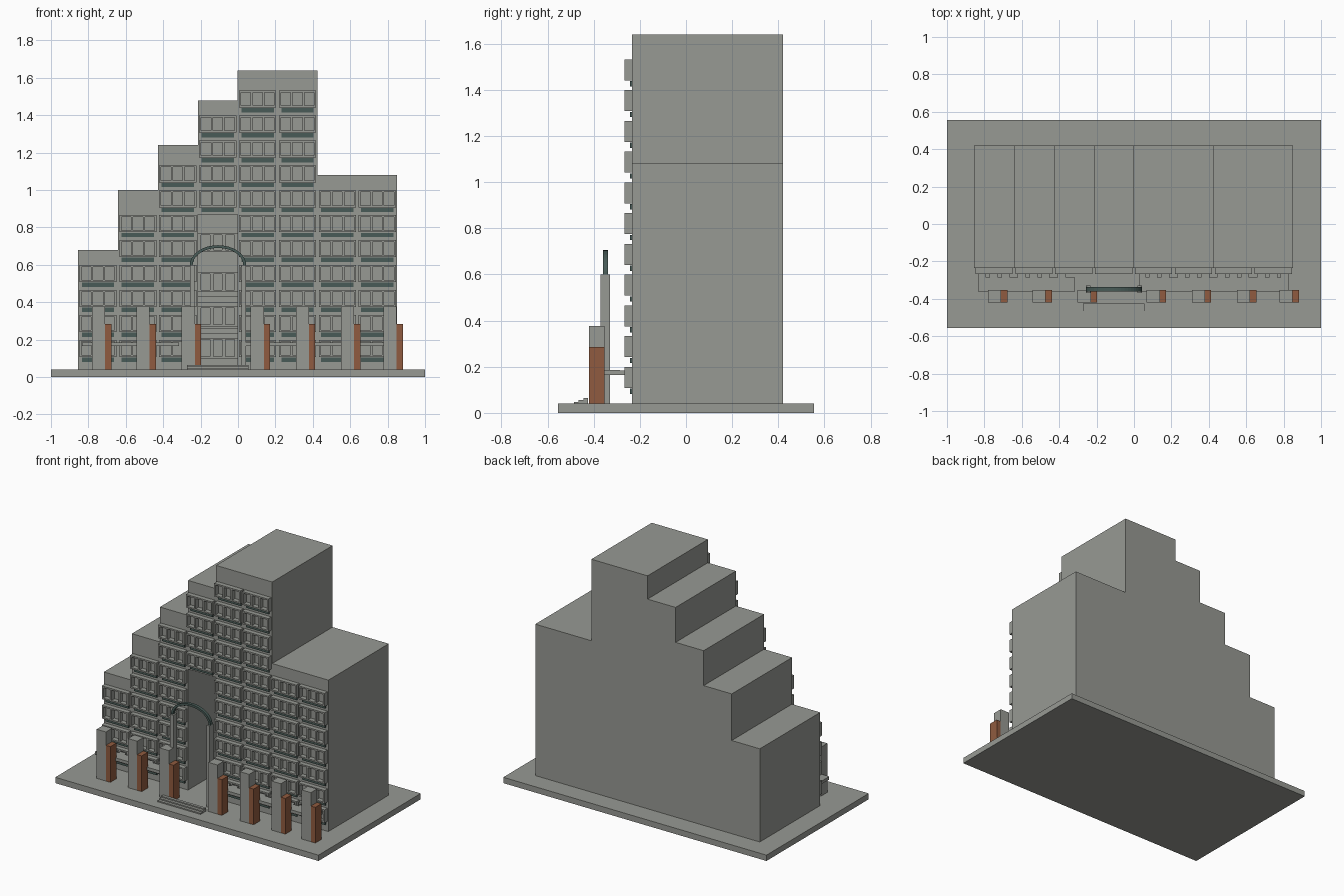
import bpy, bmesh, math

if "Cube" in bpy.data.objects:
    bpy.data.objects.remove(bpy.data.objects["Cube"])

def material(name, rgb):
    m = bpy.data.materials.new(name)
    m.diffuse_color = (*rgb, 1)
    m.use_nodes = True
    m.node_tree.nodes["Principled BSDF"].inputs["Base Color"].default_value = m.diffuse_color
    return m

STONE = material("grey stone", (0.31, 0.32, 0.295))
GREEN = material("dark green metal", (0.065, 0.105, 0.095))
BRICK = material("brown brick", (0.28, 0.105, 0.05))

def finish(name, bm, mat):
    bmesh.ops.recalc_face_normals(bm, faces=bm.faces)
    me = bpy.data.meshes.new(name)
    bm.to_mesh(me)
    bm.free()
    me.materials.append(mat)
    ob = bpy.data.objects.new(name, me)
    bpy.context.collection.objects.link(ob)
    return ob

def add_box(bm, x0, x1, y0, y1, z0, z1):
    vs = bmesh.ops.create_cube(bm, size=1)["verts"]
    for v in vs:
        v.co.x = x1 if v.co.x > 0 else x0
        v.co.y = y1 if v.co.y > 0 else y0
        v.co.z = z1 if v.co.z > 0 else z0

def boxes(name, mat, items):
    bm = bmesh.new()
    for b in items:
        add_box(bm, *b)
    return finish(name, bm, mat)

def window_bay(x0, x1, y0, y1, z0, z1, n=3, side=0.011, rail=0.010):
    """Panel with n open windows, made of rails and mullions."""
    out = [(x0, x1, y0, y1, z0, z0 + rail), (x0, x1, y0, y1, z1 - rail, z1)]
    step = (x1 - x0 - side) / n
    for i in range(n + 1):
        x = x0 + i * step
        out.append((x, x + side, y0, y1, z0 + rail, z1 - rail))
    return out

FRONT, BACK, GROUND = -0.235, 0.42, 0.04
BAY = 0.2133
LEFT = -0.855

# Ground slab
boxes("base_slab", STONE, [(-1, 1, -0.555, 0.555, 0, GROUND)])

# Stepped tower blocks: first bay, bay count, height, window rows
blocks = [(0, 1, 0.68, 4), (1, 1, 1.00, 6), (2, 1, 1.24, 8),
          (3, 1, 1.48, 10), (4, 2, 1.64, 11), (6, 2, 1.08, 7)]
RECESS_TOP, RECESS_BACK = 0.87, 0.15
bays, bands = [], []
for first, count, top, rows in blocks:
    x0, x1 = LEFT + first * BAY, LEFT + (first + count) * BAY
    name = "tower_block_%d" % (first + 1)
    if first == 3:
        # the entrance hall is an open recess below this block
        boxes(name, STONE, [(x0, x1, FRONT, BACK, RECESS_TOP, top),
                            (x0, x1, RECESS_BACK, BACK, GROUND, RECESS_TOP)])
    else:
        boxes(name, STONE, [(x0, x1, FRONT, BACK, GROUND, top)])
    # window bays and the green strips below them
    for c in range(count):
        bx = x0 + c * BAY
        for r in range(rows):
            z = 0.108 + 0.1333 * r
            if first == 3 and z < RECESS_TOP:
                continue
            bays += window_bay(bx + 0.007, bx + BAY - 0.007, -0.267, FRONT, z, z + 0.091)
            bands.append((bx + 0.02, bx + BAY - 0.02, FRONT - 0.008, FRONT, z - 0.026, z - 0.003))
boxes("window_bays", STONE, bays)
boxes("green_strips", GREEN, bands)

# Back wall of the entrance recess: windows and ledges
hall = []
hx0, hx1 = LEFT + 3 * BAY, LEFT + 4 * BAY
for z0, z1 in ((0.10, 0.21), (0.27, 0.38), (0.455, 0.56), (0.67, 0.77)):
    hall += window_bay(hx0, hx1, RECESS_BACK - 0.015, RECESS_BACK, z0, z1, side=0.018)
for z in (0.23, 0.40):
    hall.append((hx0, hx1, RECESS_BACK - 0.03, RECESS_BACK, z, z + 0.03))
boxes("entrance_hall_wall", STONE, hall)

# Entrance arch: jambs and green hoop
CX = -0.107
boxes("arch_jambs", STONE, [(CX - 0.15, CX - 0.125, -0.37, -0.33, GROUND, 0.6),
                            (CX + 0.125, CX + 0.15, -0.37, -0.33, GROUND, 0.6)])
bm = bmesh.new()
rings = []
for i in range(25):
    a = math.pi * i / 24
    ring = []
    for rx, rz, y in ((0.15, 0.105, -0.36), (0.15, 0.105, -0.338),
                      (0.135, 0.09, -0.338), (0.135, 0.09, -0.36)):
        ring.append(bm.verts.new((CX + rx * math.cos(a), y, 0.6 + rz * math.sin(a))))
    rings.append(ring)
for a, b in zip(rings, rings[1:]):
    for k in range(4):
        bm.faces.new((a[k], a[(k + 1) % 4], b[(k + 1) % 4], b[k]))
bm.faces.new(rings[0])
bm.faces.new(rings[-1])
finish("arch_hoop", bm, GREEN)

# Entrance steps
boxes("entrance_steps", STONE, [
    (-0.272, 0.055, -0.485 + 0.02 * i, -0.425, GROUND + 0.008 * i, GROUND + 0.008 * (i + 1))
    for i in range(3)])

# Low canopies with short brackets back to the wall
canopy = []
for x0, x1, first, count in ((-0.835, -0.315, 0, 3), (0.027, 0.83, 4, 4)):
    canopy.append((x0, x1, -0.362, -0.287, 0.165, 0.186))
    for c in range(first, first + count):
        for k in range(3):
            bx = LEFT + c * BAY + 0.02 + k * 0.063
            if bx + 0.045 < x1:
                canopy.append((max(bx, x0), bx + 0.045, -0.287, -0.262, 0.165, 0.183))
boxes("canopies", STONE, canopy)

# Row of front pillars, each with a brick pier on its right
for i, x in enumerate((-0.71, -0.472, -0.231, 0.138, 0.379, 0.62, 0.848)):
    boxes("pillar_%d" % (i + 1), STONE, [(x - 0.07, x, -0.42, -0.353, GROUND, 0.377)])
    boxes("brick_pier_%d" % (i + 1), BRICK, [(x, x + 0.034, -0.42, -0.353, GROUND, 0.285)])
